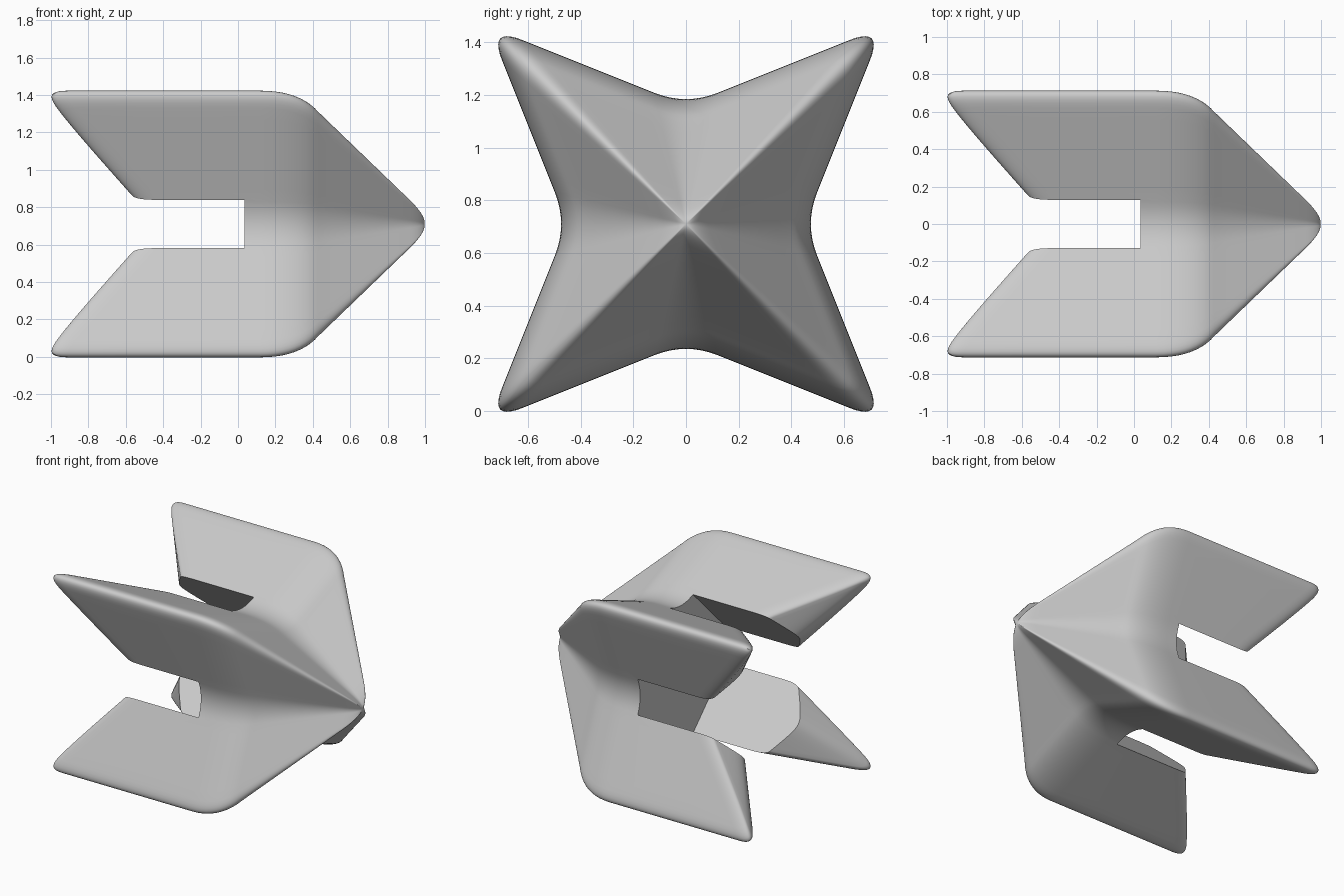
import bpy, bmesh, math
from mathutils import Vector

if "Cube" in bpy.data.objects:
    bpy.data.objects.remove(bpy.data.objects["Cube"])

CZ = 0.71           # height of the long axis


def bez(p0, p1, p2, n):
    """Points on a quadratic curve, both ends included."""
    p0, p1, p2 = Vector(p0), Vector(p1), Vector(p2)
    return [p0 * (1 - t) ** 2 + p1 * 2 * t * (1 - t) + p2 * t * t
            for t in [i / n for i in range(n + 1)]]


# Four-pointed star section with rounded tips and soft valleys
quarter = bez((0.498, -0.12), (0.45, 0), (0.498, 0.12), 8)
a, b = Vector((0.498, 0.12)), Vector((0.698, 0.62))
quarter += [a.lerp(b, i / 8) for i in range(1, 8)]
quarter += bez(b, (0.75, 0.75), (0.62, 0.698), 10)
c, d = Vector((0.62, 0.698)), Vector((0.12, 0.498))
quarter += [c.lerp(d, i / 8) for i in range(1, 8)]
star = []
for k in range(4):
    co, si = round(math.cos(k * math.pi / 2)), round(math.sin(k * math.pi / 2))
    star += [Vector((p.x * co - p.y * si, p.x * si + p.y * co)) for p in quarter]


def tail_x(p):
    """Rear end of each fin: two slopes meeting in a soft ridge on the diagonal."""
    u, v = abs(p.x), abs(p.y)
    low = (u + v - math.sqrt((u - v) ** 2 + 0.09 ** 2)) / 2
    return -0.435 - 0.9 * low


def ring(fn):
    return [fn(p) for p in star]


# Rings from rear centre, over the rim, along the fins, to the nose
E, E2 = 0.07, 0.11
rings = []
for s in (0.3, 0.4, 0.5, 0.6, 0.7, 0.8, 0.87):
    rings.append(ring(lambda p: (tail_x(p * s), p.x * s, p.y * s)))
for i in range(9):
    t = i / 8

    def rim(p):
        q = p * (1 - E)
        w0, w1, w2 = (1 - t) ** 2, 2 * t * (1 - t), t * t
        x = w0 * tail_x(q) + w1 * tail_x(p) + w2 * (tail_x(p) + E2)
        s = w0 * (1 - E) + w1 + w2
        return (x, p.x * s, p.y * s)
    rings.append(ring(rim))
for f in (0.33, 0.66):
    rings.append(ring(lambda p: ((tail_x(p) + E2) * (1 - f) + 0.12 * f, p.x, p.y)))
nose = bez((0.12, 1), (0.33, 1), (0.43, 0.84), 10)
nose += [nose[-1].lerp(Vector((0.92, 0.178)), i / 6) for i in range(1, 6)]
nose += bez((0.92, 0.178), (0.998, 0.07), (0.998, 0.01), 8)
for q in nose:
    rings.append(ring(lambda p: (q.x, p.x * q.y, p.y * q.y)))

bm = bmesh.new()
rows = [[bm.verts.new((x, y, z + CZ)) for x, y, z in r] for r in rings]
n = len(star)
for r0, r1 in zip(rows, rows[1:]):
    for i in range(n):
        j = (i + 1) % n
        bm.faces.new((r0[i], r0[j], r1[j], r1[i]))
for row, x in ((rows[0], -0.4), (rows[-1], 0.998)):
    v = bm.verts.new((x, 0, CZ))
    for i in range(n):
        bm.faces.new((row[i], row[(i + 1) % n], v))
bmesh.ops.recalc_face_normals(bm, faces=bm.faces)
me = bpy.data.meshes.new("finned_body")
bm.to_mesh(me)
bm.free()
body = bpy.data.objects.new("finned_body", me)
bpy.context.collection.objects.link(body)

# Square bore, turned on its corner, cut from the rear between the four fins
bpy.ops.mesh.primitive_cylinder_add(vertices=4, radius=0.631, depth=1.535,
                                    location=(0.035 - 1.535 / 2, 0, CZ),
                                    rotation=(0, math.pi / 2, 0))
bore = bpy.context.object
bore.name = "bore_cutter"
bore.hide_render = True

bpy.ops.object.select_all(action='DESELECT')
body.select_set(True)
bpy.context.view_layer.objects.active = body
m = body.modifiers.new("bore", 'BOOLEAN')
m.operation, m.object, m.solver = 'DIFFERENCE', bore, 'EXACT'
bpy.ops.object.modifier_apply(modifier=m.name)
bpy.data.objects.remove(bore)
bpy.ops.object.shade_smooth_by_angle(angle=math.radians(32))
